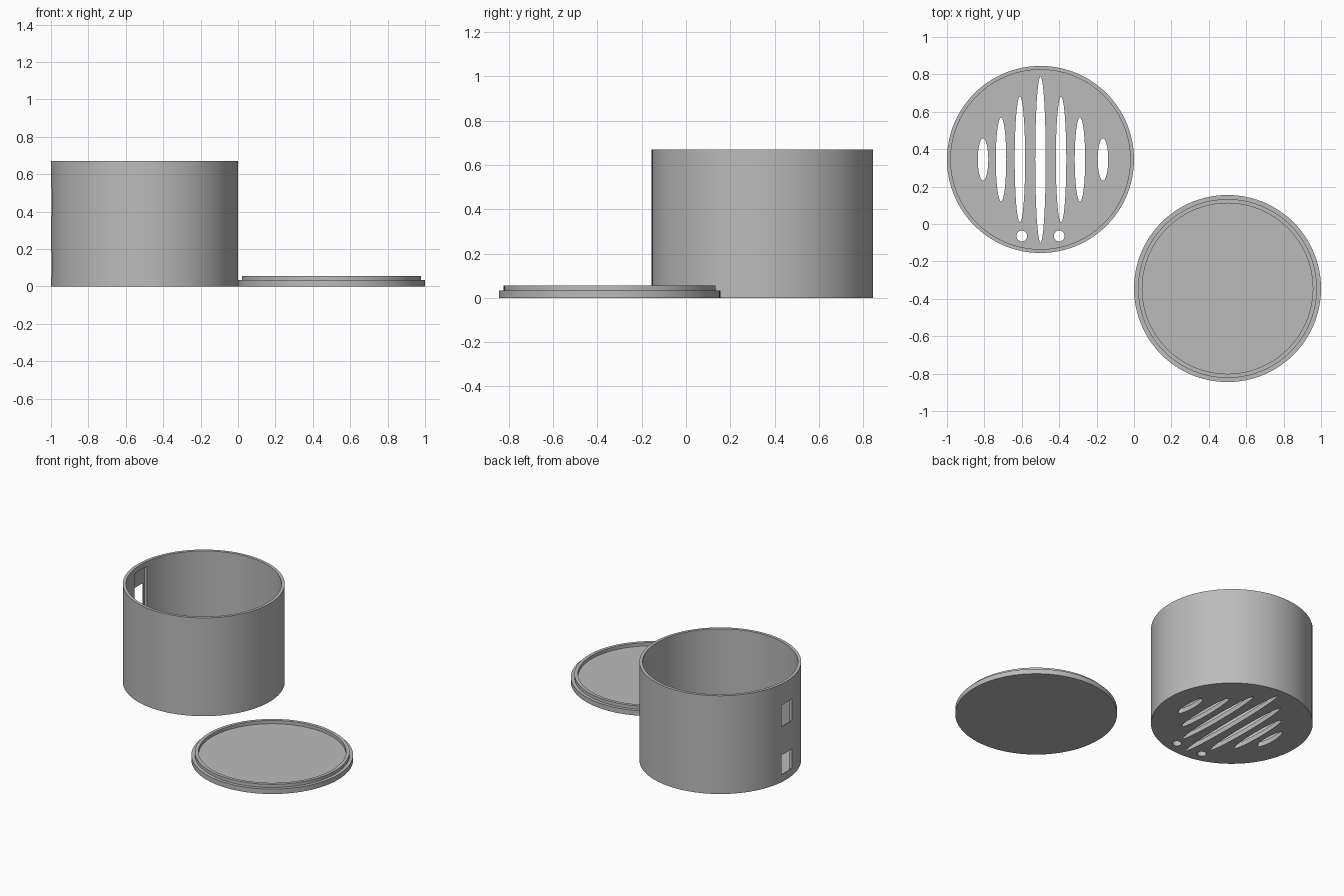
import bpy
import bmesh
from math import cos, sin, pi, radians

default = bpy.data.objects.get("Cube")
if default:
    bpy.data.objects.remove(default, do_unlink=True)

SEGMENTS = 96
CUP = (-0.5, 0.345)
LID = (0.5, -0.345)
HEIGHT, WALL, FLOOR = 0.67, 0.02, 0.033

grey = bpy.data.materials.new("grey plastic")
grey.use_nodes = True
colour = (0.5, 0.5, 0.5, 1)
grey.diffuse_color = colour
grey.node_tree.nodes["Principled BSDF"].inputs["Base Color"].default_value = colour


def lathe(name, centre, rings, segments=SEGMENTS, squash=(1, 1)):
    """Stack of rings (radius, z), joined by walls and capped at both ends."""
    bm = bmesh.new()
    loops = []
    for r, z in rings:
        loops.append([bm.verts.new((r * squash[0] * cos(2 * pi * i / segments),
                                    r * squash[1] * sin(2 * pi * i / segments), z))
                      for i in range(segments)])
    for a, b in zip(loops, loops[1:]):
        for i in range(segments):
            j = (i + 1) % segments
            bm.faces.new((a[i], a[j], b[j], b[i]))
    bm.faces.new(reversed(loops[0]))
    bm.faces.new(loops[-1])
    bmesh.ops.recalc_face_normals(bm, faces=bm.faces)
    mesh = bpy.data.meshes.new(name)
    bm.to_mesh(mesh)
    bm.free()
    obj = bpy.data.objects.new(name, mesh)
    obj.location = (*centre, 0)
    mesh.materials.append(grey)
    bpy.context.collection.objects.link(obj)
    return obj


def box(name, x, y, z):
    """Box between the given (low, high) limits, relative to the cup centre."""
    bpy.ops.mesh.primitive_cube_add(size=1, location=(
        CUP[0] + sum(x) / 2, CUP[1] + sum(y) / 2, sum(z) / 2))
    obj = bpy.context.object
    obj.name = name
    obj.scale = (x[1] - x[0], y[1] - y[0], z[1] - z[0])
    obj.data.materials.append(grey)
    return obj


def select(obj):
    bpy.ops.object.select_all(action='DESELECT')
    obj.select_set(True)
    bpy.context.view_layer.objects.active = obj


def cut(target, cutter):
    cutter.hide_render = True
    bpy.context.view_layer.update()
    select(target)
    mod = target.modifiers.new("cut", 'BOOLEAN')
    mod.operation = 'DIFFERENCE'
    mod.solver = 'EXACT'
    mod.object = cutter
    bpy.ops.object.modifier_apply(modifier=mod.name)
    bpy.data.objects.remove(cutter, do_unlink=True)


# Open container with a floor
container = lathe("container", CUP, [
    (0.5, 0), (0.5, HEIGHT), (0.5 - WALL, HEIGHT), (0.5 - WALL, FLOOR)])

# Elliptical vents in the floor: offset from the centre, half length
vents = [(-0.307, 0.113), (-0.211, 0.225), (-0.11, 0.337), (0, 0.445),
         (0.11, 0.337), (0.211, 0.225), (0.334, 0.113)]
for x, half in vents:
    cut(container, lathe("vent_cutter", (CUP[0] + x, CUP[1]),
                         [(1, -0.1), (1, 0.1)], 32, (0.028, half)))

# Two round holes near the front of the floor
for side in (-1, 1):
    cut(container, lathe("hole_cutter", (CUP[0] + side * 0.1, -0.064),
                         [(0.029, -0.1), (0.029, 0.1)], 24))

# Pocket that thins the side wall from inside, then two windows through it
cut(container, box("pocket_cutter", (-0.492, -0.4), (-0.065, 0.065), (FLOOR + 0.002, 0.635)))
for z in ((0.05, 0.185), (0.377, 0.525)):
    cut(container, box("window_cutter", (-0.6, -0.44), (-0.065, 0.052), z))

# Lid with a raised locating ring
lid = lathe("lid", LID, [
    (0.5, 0), (0.5, 0.034), (0.478, 0.034), (0.478, 0.056),
    (0.456, 0.056), (0.456, 0.034)])

for part in (container, lid):
    select(part)
    bpy.ops.object.shade_smooth_by_angle(angle=radians(30))
